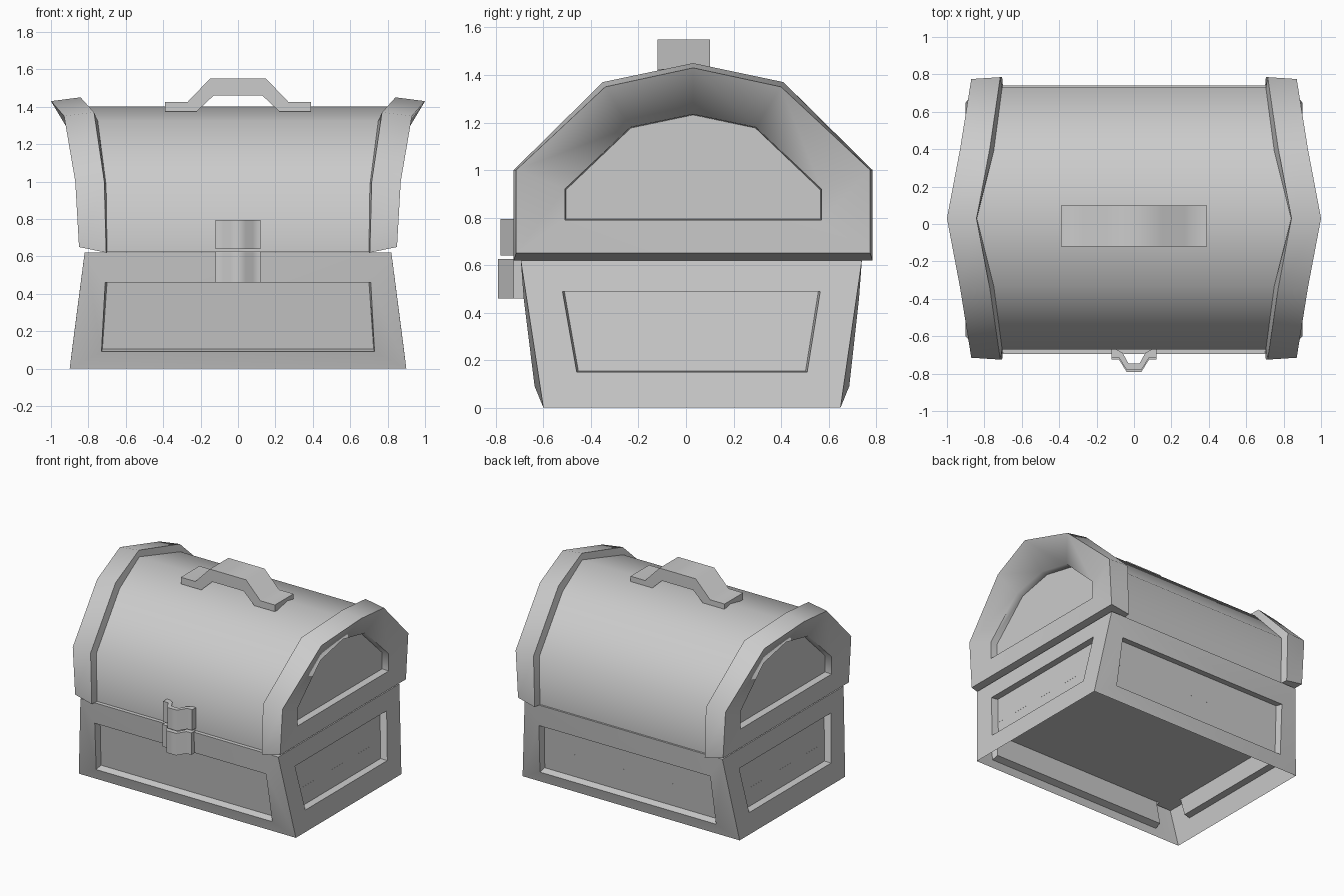
import bpy, bmesh, math
from mathutils import Vector

if "Cube" in bpy.data.objects:
    bpy.data.objects.remove(bpy.data.objects["Cube"], do_unlink=True)

grey = bpy.data.materials.new("plain_grey")
grey.use_nodes = True
grey.diffuse_color = (0.6, 0.6, 0.6, 1)
grey.node_tree.nodes["Principled BSDF"].inputs["Base Color"].default_value = (0.6, 0.6, 0.6, 1)

MID = 0.03  # depth centre of the lid
H = 0.62    # height of the base


def finish(name, bm, angle=0):
    bmesh.ops.remove_doubles(bm, verts=bm.verts, dist=0.0005)
    bmesh.ops.recalc_face_normals(bm, faces=bm.faces)
    mesh = bpy.data.meshes.new(name)
    bm.to_mesh(mesh)
    bm.free()
    mesh.materials.append(grey)
    obj = bpy.data.objects.new(name, mesh)
    bpy.context.collection.objects.link(obj)
    if angle:
        bpy.ops.object.select_all(action="DESELECT")
        obj.select_set(True)
        bpy.context.view_layer.objects.active = obj
        bpy.ops.object.shade_smooth_by_angle(angle=math.radians(angle))


def face(bm, points):
    return bm.faces.new([bm.verts.new(p) for p in points])


def loft(bm, rings, cap_start=False, cap_end=False):
    loops = [[bm.verts.new(p) for p in ring] for ring in rings]
    n = len(loops[0])
    for a, b in zip(loops, loops[1:]):
        for i in range(n):
            bm.faces.new((a[i], a[(i + 1) % n], b[(i + 1) % n], b[i]))
    if cap_start:
        bm.faces.new(loops[0])
    if cap_end:
        bm.faces.new(loops[-1])


def arch(side, xs, wide, shoulder, bottom, low, high, top):
    """Seven-point arch; xs gives x at foot, spring, shoulder and apex."""
    half = [(xs[0], wide, bottom), (xs[1], wide, low), (xs[2], shoulder, high)]
    pts = [(x, -u, z) for x, u, z in half] + [(xs[3], 0, top)]
    pts += [(x, u, z) for x, u, z in reversed(half)]
    return [Vector((side * x, u + MID, z)) for x, u, z in pts]


def rect(w0, w1, d0, d1, z0, z1, along_x):
    """Leaning trapezoid: width spans w0 below and w1 above, at depths d0 and d1."""
    pts = ((w0[0], d0, z0), (w0[1], d0, z0), (w1[1], d1, z1), (w1[0], d1, z1))
    return [Vector((w, d, z) if along_x else (d, w, z)) for w, d, z in pts]


# Base: four flared walls, each with a recessed panel
base = bmesh.new()
for s, y0, y1, p0, p1 in ((-1, -0.60, -0.695, -0.637, -0.683), (1, 0.65, 0.74, 0.687, 0.728)):
    outer = rect((-0.9, 0.9), (-0.82, 0.82), y0, y1, 0, H, True)
    hole = rect((-0.73, 0.73), (-0.71, 0.71), p0, p1, 0.09, 0.46, True)
    deep = rect((-0.725, 0.725), (-0.70, 0.70), p0 - s * 0.05, p1 - s * 0.05, 0.105, 0.465, True)
    loft(base, (outer, hole, deep), cap_end=True)
for s in (-1, 1):
    outer = rect((-0.60, 0.65), (-0.695, 0.74), s * 0.9, s * 0.82, 0, H, False)
    hole = rect((-0.46, 0.51), (-0.52, 0.565), s * 0.881, s * 0.837, 0.15, 0.49, False)
    deep = rect((-0.453, 0.503), (-0.512, 0.557), s * 0.831, s * 0.787, 0.155, 0.49, False)
    loft(base, (outer, hole, deep), cap_end=True)
face(base, rect((-0.82, 0.82), (-0.82, 0.82), -0.695, 0.74, H, H, True))
finish("chest_base", base, 20)

# Raised floor inside the open underside, notched around the sunken panels
quarter = [(0.815, 0.51), (0.863, 0.51), (0.863, 0.665), (0.732, 0.665), (0.732, 0.632)]
outline = []
for sx, sy in ((1, 1), (-1, 1), (-1, -1), (1, -1)):
    outline += [(sx * x, sy * y + 0.025, 0.28) for x, y in quarter[::sx * sy]]
floor = bmesh.new()
face(floor, outline)
finish("inner_floor", floor)


# Lid: barrel flowing into raised end bands, each with a sloped recess and sunken panel
def lid_end(s):
    foot = arch(s, (0.70, 0.705, 0.75, 0.84), 0.70, 0.36, 0.622, 0.98, 1.325, 1.40)
    inner = arch(s, (0.705, 0.715, 0.77, 0.842), 0.755, 0.38, 0.62, 1.0, 1.37, 1.45)
    outer = arch(s, (0.85, 0.87, 0.93, 1.0), 0.745, 0.37, 0.65, 1.0, 1.35, 1.43)
    recess = arch(s, [0.85] * 4, 0.54, 0.265, 0.79, 0.92, 1.18, 1.235)
    panel = arch(s, [0.80] * 4, 0.535, 0.262, 0.795, 0.917, 1.177, 1.232)
    return [foot, inner, outer, recess, panel]


lid = bmesh.new()
loft(lid, lid_end(-1)[::-1] + lid_end(1), True, True)
finish("lid", lid, 65)


# Bent straps: mirrored half profile, extruded along one axis
def strap(name, half_outer, half_inner, low, high, place):
    outline = [(-a, b) for a, b in half_outer] + [(a, b) for a, b in reversed(half_outer)]
    outline += half_inner + [(-a, b) for a, b in reversed(half_inner)]
    bm = bmesh.new()
    loft(bm, [[Vector(place(a, b, c)) for a, b in outline] for c in (low, high)], True, True)
    finish(name, bm, 62)


strap("lid_handle", [(0.39, 1.425), (0.27, 1.425), (0.15, 1.55)],
      [(0.39, 1.375), (0.22, 1.375), (0.13, 1.46)], -0.12, 0.10,
      lambda a, b, c: (a, c, b))

for name, low, high, shift in (("lower_clasp", 0.46, 0.625, -0.01), ("upper_clasp", 0.64, 0.795, 0)):
    strap(name, [(0.12, -0.715), (0.08, -0.715), (0.04, -0.78)],
          [(0.12, -0.655), (0.06, -0.69), (0.03, -0.745)], low, high,
          lambda a, b, c: (a, b + shift, c))
